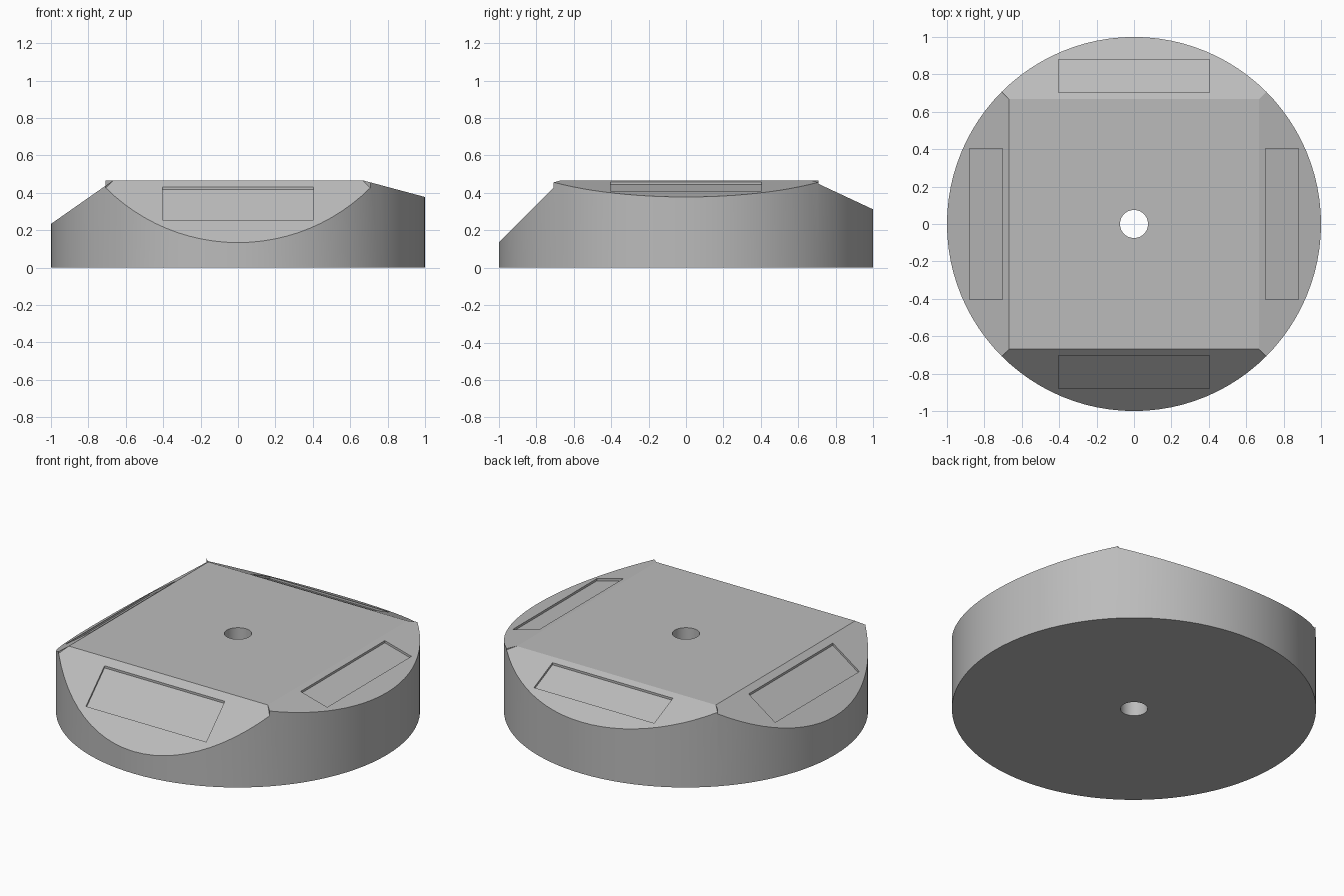
import bpy
from math import tan, radians
from mathutils import Matrix

HEIGHT, FLAT = 0.467, 0.667   # disc height, half width of the flat top
POCKET_DEPTH = 0.0133

cube = bpy.data.objects.get("Cube")
if cube:
    bpy.data.objects.remove(cube, do_unlink=True)

grey = bpy.data.materials.new("plain grey")
grey.use_nodes = True
colour = (0.5, 0.5, 0.5, 1)
grey.diffuse_color = colour
grey.node_tree.nodes["Principled BSDF"].inputs["Base Color"].default_value = colour


def cylinder(name, radius, depth, z, sides):
    bpy.ops.mesh.primitive_cylinder_add(vertices=sides, radius=radius, depth=depth, location=(0, 0, z))
    obj = bpy.context.object
    obj.name = name
    obj.data.materials.append(grey)
    return obj


def slope_cutter(near, far, half_near, half_far, slope, drop, turn):
    """Prism whose floor follows the slope, lowered by drop, facing -y before turning."""
    verts = []
    for top in (False, True):
        for x, r in ((-half_near, near), (half_near, near), (half_far, far), (-half_far, far)):
            z = 1 if top else HEIGHT - slope * (r - FLAT) - drop
            verts.append((x, -r, z))
    faces = [(0, 1, 2, 3), (7, 6, 5, 4)] + [(i, i + 4, (i + 1) % 4 + 4, (i + 1) % 4) for i in range(4)]
    mesh = bpy.data.meshes.new("slope_cutter")
    mesh.from_pydata(verts, [], faces)
    mesh.transform(Matrix.Rotation(radians(turn), 4, "Z"))
    mesh.materials.append(grey)
    obj = bpy.data.objects.new("slope_cutter", mesh)
    obj.hide_render = True
    bpy.context.collection.objects.link(obj)
    return obj


def cut(body, cutter):
    mod = body.modifiers.new("cut", "BOOLEAN")
    mod.operation, mod.solver, mod.object = "DIFFERENCE", "EXACT", cutter
    bpy.context.view_layer.objects.active = body
    bpy.ops.object.modifier_apply(modifier=mod.name)
    bpy.data.objects.remove(cutter, do_unlink=True)


# Round body with a hole through the middle
body = cylinder("angled_disc", 1, HEIGHT, HEIGHT / 2, 96)
cut(body, cylinder("hole_cutter", 0.075, 2, 0, 48))

# Four slopes: front, left, back and right, each split along the diagonals, with a shallow pocket
for turn, angle in ((0, 45), (90, 15), (180, 25), (270, 35)):
    slope = tan(radians(angle))
    cut(body, slope_cutter(0.5, 1.3, 0.5, 1.3, slope, 0, turn))
    cut(body, slope_cutter(0.702, 0.88, 0.403, 0.403, slope, POCKET_DEPTH, turn))

bpy.ops.object.select_all(action="DESELECT")
body.select_set(True)
bpy.context.view_layer.objects.active = body
bpy.ops.object.shade_smooth_by_angle(angle=radians(8))
